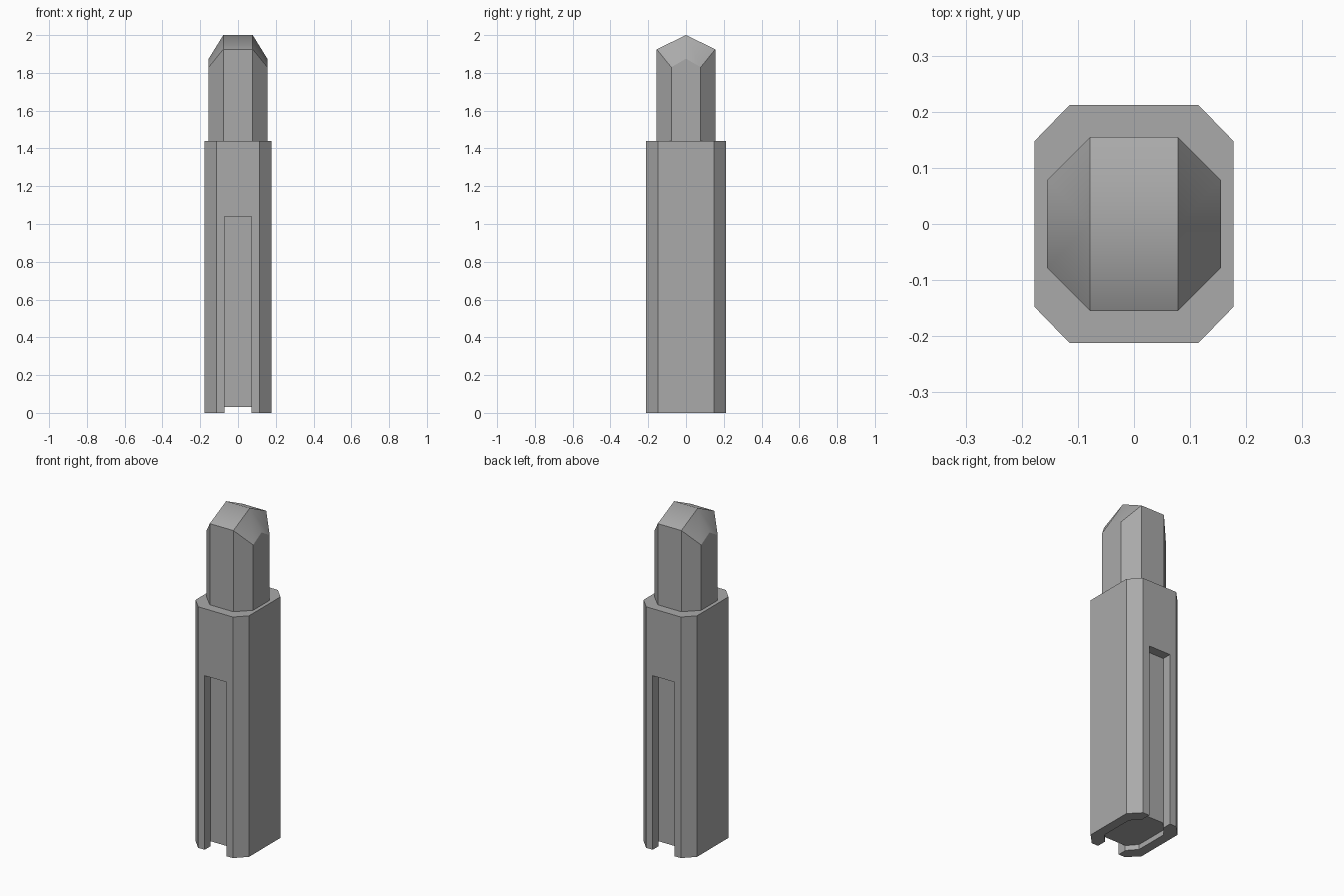
import bpy
import bmesh

cube = bpy.data.objects.get("Cube")
if cube:
    bpy.data.objects.remove(cube, do_unlink=True)

grey = bpy.data.materials.new("mid_grey")
grey.use_nodes = True
colour = (0.4, 0.4, 0.4, 1)
grey.diffuse_color = colour
grey.node_tree.nodes["Principled BSDF"].inputs["Base Color"].default_value = colour


def make_object(name, bm):
    bmesh.ops.recalc_face_normals(bm, faces=bm.faces)
    mesh = bpy.data.meshes.new(name)
    bm.to_mesh(mesh)
    bm.free()
    mesh.materials.append(grey)
    obj = bpy.data.objects.new(name, mesh)
    bpy.context.collection.objects.link(obj)
    return obj


def prism(name, outline, bottom, top):
    bm = bmesh.new()
    base = bm.faces.new([bm.verts.new((x, y, bottom)) for x, y in outline])
    up = bmesh.ops.extrude_face_region(bm, geom=[base])["geom"]
    verts = [v for v in up if isinstance(v, bmesh.types.BMVert)]
    bmesh.ops.translate(bm, verts=verts, vec=(0, 0, top - bottom))
    return make_object(name, bm)


def octagon(x, y, cx, cy):
    quarter = [(x, cy), (cx, y)]
    half = quarter + [(-a, b) for a, b in reversed(quarter)]
    return half + [(-a, -b) for a, b in half]


# Chamfered sleeve with a shallow hollow foot and a slot front and back
sleeve = prism("sleeve", octagon(0.177, 0.212, 0.115, 0.148), 0, 1.44)
cutters = [prism("foot_cutter", octagon(0.12, 0.158, 0.07, 0.1), -0.1, 0.03)]
for name, side in (("front_slot_cutter", -1), ("back_slot_cutter", 1)):
    box = [(-0.072, side * 0.157), (0.072, side * 0.157),
           (0.072, side * 0.3), (-0.072, side * 0.3)]
    cutters.append(prism(name, box, -0.1, 1.04))
for cutter in cutters:
    cutter.hide_render = True
    mod = sleeve.modifiers.new(cutter.name, 'BOOLEAN')
    mod.operation = 'DIFFERENCE'
    mod.solver = 'EXACT'
    mod.object = cutter

# Bake the cuts and drop the cutters
graph = bpy.context.evaluated_depsgraph_get()
cut_mesh = bpy.data.meshes.new_from_object(sleeve.evaluated_get(graph))
sleeve.modifiers.clear()
sleeve.data = cut_mesh
for cutter in cutters:
    bpy.data.objects.remove(cutter, do_unlink=True)

# Octagonal pin with a ridged, softly shaded cap
bm = bmesh.new()
R, C = 0.155, 0.078


def pair(x, y, z):
    return bm.verts.new((x, y, 1.43)), bm.verts.new((x, y, z))


ring = []
for x, y in octagon(R, R, C, C):
    ring.append(pair(x, y, 1.925 if abs(y) > 0.1 else 1.83))
    if len(ring) in (4, 9):
        ring.append(pair(-R if len(ring) == 4 else R, 0, 1.875))
for i, (low, high) in enumerate(ring):
    low2, high2 = ring[(i + 1) % len(ring)]
    bm.faces.new((low, low2, high2, high))
bm.faces.new([low for low, high in ring])
# Cap panels either side of the ridge
ridge = {s: bm.verts.new((s * C, 0, 2)) for s in (1, -1)}
top = [high for low, high in ring]
bm.faces.new((ridge[1], top[1], top[2], ridge[-1]))
bm.faces.new((ridge[-1], top[2], top[3], top[4]))
bm.faces.new((ridge[-1], top[4], top[5], top[6]))
bm.faces.new((ridge[-1], top[6], top[7], ridge[1]))
bm.faces.new((ridge[1], top[7], top[8], top[9]))
bm.faces.new((ridge[1], top[9], top[0], top[1]))
# Only edges lying along the ridge plane stay soft
for face in bm.faces:
    face.smooth = True
for edge in bm.edges:
    edge.smooth = all(abs(v.co.y) < 0.001 for v in edge.verts)
pin = make_object("pin", bm)
